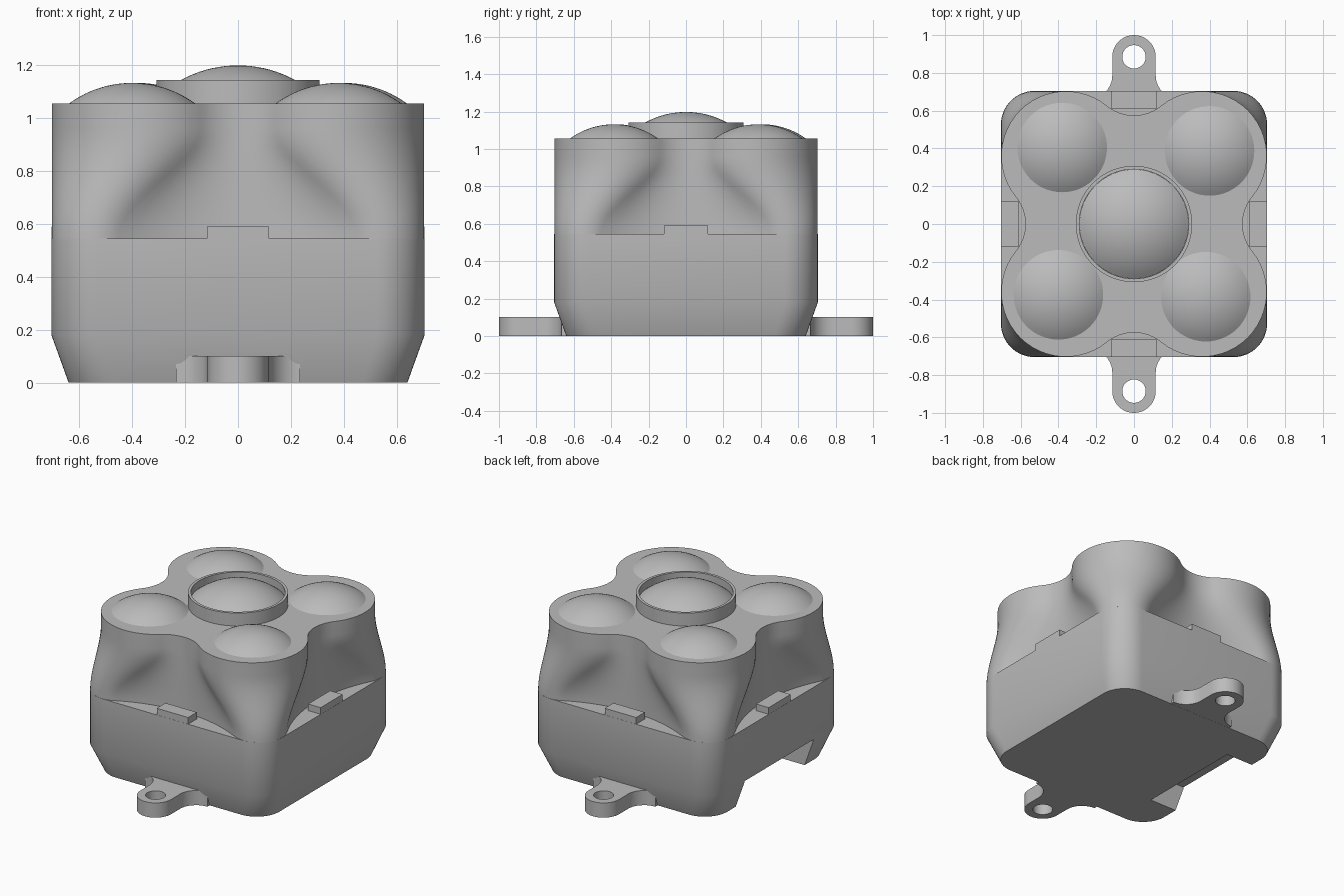
import bpy, bmesh, math
from math import sin, cos, pi, radians, sqrt, atan2

cube = bpy.data.objects.get("Cube")
if cube:
    bpy.data.objects.remove(cube)

grey = bpy.data.materials.new("plain grey")
grey.use_nodes = True
COLOUR = (0.5, 0.5, 0.5, 1)
grey.diffuse_color = COLOUR
grey.node_tree.nodes["Principled BSDF"].inputs["Base Color"].default_value = COLOUR


def add_mesh(name, mesh, smooth=30):
    obj = bpy.data.objects.new(name, mesh)
    bpy.context.collection.objects.link(obj)
    mesh.materials.clear()
    mesh.materials.append(grey)
    bpy.ops.object.select_all(action="DESELECT")
    obj.select_set(True)
    bpy.context.view_layer.objects.active = obj
    if smooth:
        bpy.ops.object.shade_smooth_by_angle(angle=radians(smooth))
    return obj


def loft(name, rings, smooth=30):
    """Skin a stack of (outline, z) rings with equal point counts, capped at both ends."""
    bm = bmesh.new()
    loops = [[bm.verts.new((x, y, z)) for x, y in pts] for pts, z in rings]
    n = len(loops[0])
    for low, high in zip(loops, loops[1:]):
        for i in range(n):
            j = (i + 1) % n
            bm.faces.new((low[i], low[j], high[j], high[i]))
    bm.faces.new(loops[0][::-1])
    bm.faces.new(loops[-1])
    bmesh.ops.recalc_face_normals(bm, faces=bm.faces)
    mesh = bpy.data.meshes.new(name)
    bm.to_mesh(mesh)
    bm.free()
    return add_mesh(name, mesh, smooth)


def arc(cx, cy, r, start, end, steps):
    return [(cx + r * cos(start + (end - start) * i / steps),
             cy + r * sin(start + (end - start) * i / steps)) for i in range(steps + 1)]


def four_fold(points):
    """Repeat a corner outline around the four quarters."""
    return [(x * cos(q) - y * sin(q), x * sin(q) + y * cos(q))
            for q in (0, pi / 2, pi, 3 * pi / 2) for x, y in points]


def rounded_square(half, r):
    return four_fold(arc(half - r, half - r, r, 0, pi / 2, 12))


def clover(half, c, valley):
    """Four round lobes centred at +-c, joined by tangent hollows."""
    r, d = half - c, valley - c
    hollow = (c * c + d * d - r * r) / (2 * (r - d))
    top = valley + hollow
    turn = atan2(top - c, -c)
    lobe = arc(c, c, r, pi / 2 - turn, turn, 24)
    dip = arc(0, top, hollow, turn - pi, -turn, 16)
    return four_fold(lobe + dip[1:-1])


def box(name, low, high, smooth=0):
    (x0, y0, z0), (x1, y1, z1) = low, high
    outline = [(x0, y0), (x1, y0), (x1, y1), (x0, y1)]
    return loft(name, [(outline, z0), (outline, z1)], smooth)


def revolve(name, profile, centre=(0, 0), steps=64):
    """Turn an (r, z) profile around the vertical axis; r = 0 ends become poles."""
    bm = bmesh.new()
    verts = [bm.verts.new((r, 0, z)) for r, z in profile]
    edges = [bm.edges.new(pair) for pair in zip(verts, verts[1:])]
    bmesh.ops.spin(bm, geom=verts + edges, cent=(0, 0, 0), axis=(0, 0, 1),
                   angle=2 * pi, steps=steps)
    bmesh.ops.remove_doubles(bm, verts=bm.verts, dist=0.0001)
    bmesh.ops.recalc_face_normals(bm, faces=bm.faces)
    mesh = bpy.data.meshes.new(name)
    bm.to_mesh(mesh)
    bm.free()
    obj = add_mesh(name, mesh)
    obj.location = (*centre, 0)
    return obj


def dome(name, radius, base, height, skirt, centre=(0, 0)):
    """Spherical cap with a short buried skirt."""
    sphere = (radius ** 2 + height ** 2) / (2 * height)
    drop = base + height - sphere
    radii = [radius * (1 - i / 12) for i in range(13)]
    cap = [(r, drop + sqrt(sphere ** 2 - r * r)) for r in radii]
    return revolve(name, [(0, base - skirt), (radius, base - skirt)] + cap, centre)


# Lower case with tapered foot
base = loft("base_case", [(rounded_square(0.64, 0.17), 0),
                          (rounded_square(0.705, 0.18), 0.18),
                          (rounded_square(0.705, 0.18), 0.545)])

# Recess in the foot on one side
cutter = box("foot_recess_cutter", (-0.9, -0.36, -0.1), (-0.44, 0.38, 0.19))
cutter.hide_render = True
cutter.hide_set(True)
cut = base.modifiers.new("foot_recess", "BOOLEAN")
cut.operation = "DIFFERENCE"
cut.solver = "EXACT"
cut.object = cutter

# Upper case, lofted from squarish lobes to a round clover
rings = []
for i in range(13):
    t = i / 12
    ease = t * t * (3 - 2 * t)
    rings.append((clover(0.703, 0.53 - 0.17 * ease, 0.575), 0.54 + 0.42 * t))
rings.append((clover(0.703, 0.36, 0.575), 1.055))
loft("upper_case", rings)

# Latch tabs on the ledge
for side, (sx, sy) in {"front": (0, -1), "back": (0, 1), "left": (1, 0), "right": (-1, 0)}.items():
    mid, half_depth, half_width = 0.657, 0.047, 0.118
    hx = half_depth if sx else half_width
    hy = half_depth if sy else half_width
    box(side + "_latch_tab", (sx * mid - hx, sy * mid - hy, 0.5),
        (sx * mid + hx, sy * mid + hy, 0.59))

# Mounting ears with screw holes
for side, s in (("front", -1), ("back", 1)):
    tip = arc(0, 0.885, 0.115, 0, pi, 24)
    flare = arc(-0.235, 0.785, 0.12, 0, -pi / 2, 10)
    outline = tip + flare + [(-0.235, 0.55), (0.235, 0.55)]
    outline += [(-x, y) for x, y in reversed(flare)]
    curve = bpy.data.curves.new(side + "_ear_profile", "CURVE")
    curve.dimensions = "2D"
    curve.fill_mode = "BOTH"
    curve.extrude = 0.05
    for pts in (outline, arc(0, 0.885, 0.062, 0, 2 * pi, 32)[:-1]):
        spline = curve.splines.new("POLY")
        spline.points.add(len(pts) - 1)
        for point, (x, y) in zip(spline.points, pts):
            point.co = (x * -s, y * s, 0, 1)
        spline.use_cyclic_u = True
    helper = bpy.data.objects.new(side + "_ear_helper", curve)
    bpy.context.collection.objects.link(helper)
    bpy.context.view_layer.update()
    graph = bpy.context.evaluated_depsgraph_get()
    mesh = bpy.data.meshes.new_from_object(helper.evaluated_get(graph))
    bpy.data.objects.remove(helper)
    ear = add_mesh(side + "_mounting_ear", mesh)
    ear.location.z = 0.0505

# Corner domes
corners = {"back_right": (-0.38, 0.405), "back_left": (0.4, 0.387),
           "front_left": (0.38, -0.385), "front_right": (-0.4, -0.375)}
for corner, centre in corners.items():
    dome(corner + "_dome", 0.237, 1.055, 0.077, 0.02, centre)

# Central collar and dome
revolve("centre_collar", [(0.29, 1.04), (0.308, 1.04), (0.308, 1.143),
                          (0.29, 1.143), (0.29, 1.04)])
dome("centre_dome", 0.289, 1.093, 0.105, 0.05)
